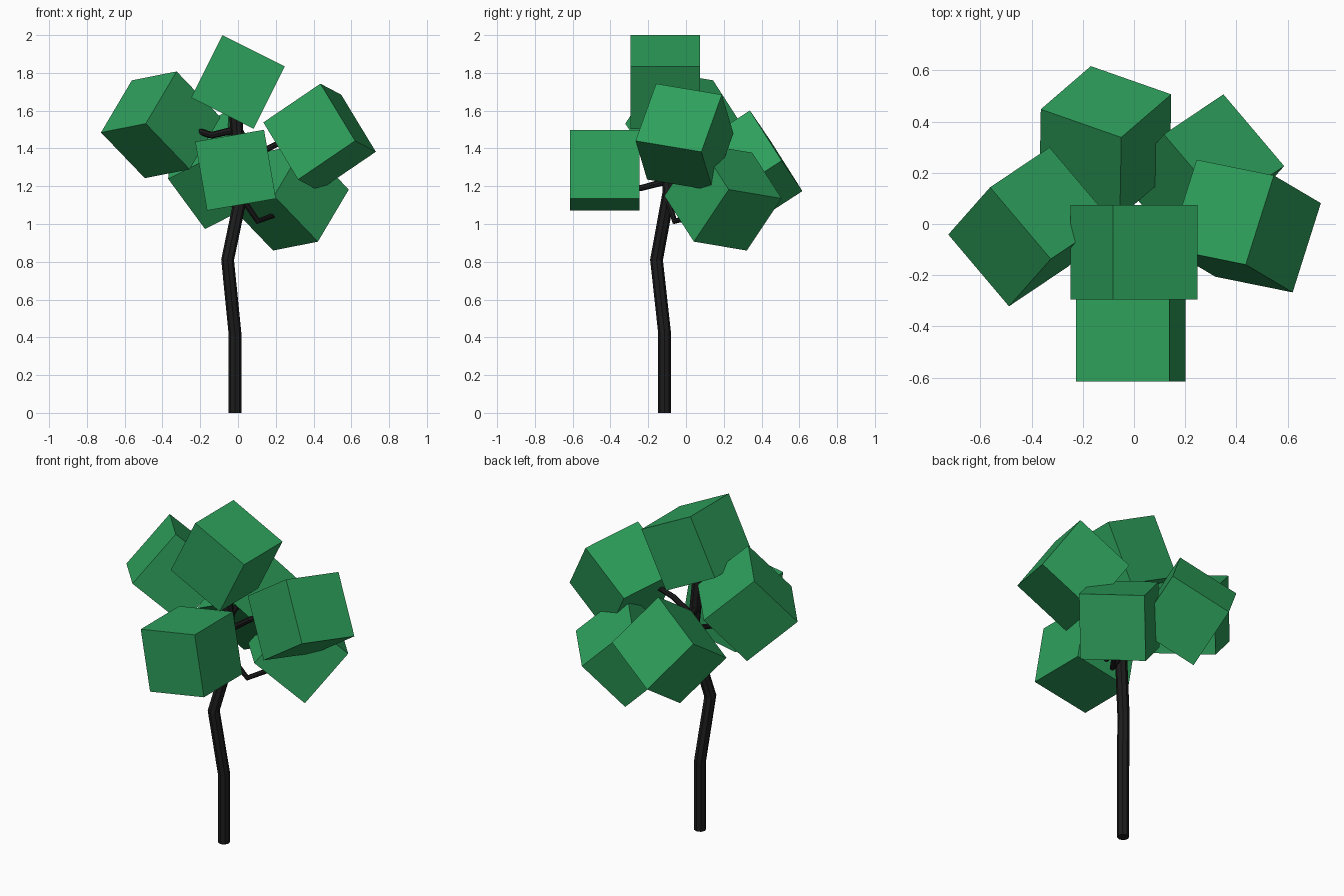
import bpy
import bmesh
from mathutils import Matrix, Vector

old = bpy.data.objects.get("Cube")
if old:
    bpy.data.objects.remove(old, do_unlink=True)


def make_material(name, rgb):
    mat = bpy.data.materials.new(name)
    mat.use_nodes = True
    mat.diffuse_color = (*rgb, 1)
    mat.node_tree.nodes["Principled BSDF"].inputs["Base Color"].default_value = (*rgb, 1)
    return mat


GREEN = make_material("leaf green", (0.027, 0.35, 0.105))
BLACK = make_material("bark black", (0.012, 0.012, 0.012))
SIZE = 0.37


def leaf_block(name, center, edge_a, edge_b):
    """Cube of foliage, oriented by two of its edge directions."""
    a = Vector(edge_a).normalized()
    c = a.cross(Vector(edge_b)).normalized()
    b = c.cross(a)
    turn = Matrix((a, b, c)).transposed().to_4x4()
    bm = bmesh.new()
    bmesh.ops.create_cube(bm, size=SIZE)
    mesh = bpy.data.meshes.new(name)
    bm.to_mesh(mesh)
    bm.free()
    mesh.materials.append(GREEN)
    obj = bpy.data.objects.new(name, mesh)
    obj.matrix_world = Matrix.Translation(center) @ turn
    bpy.context.collection.objects.link(obj)


def limb(name, points, radius, tip=1.0):
    """Eight-sided rod along a bent path, tapering to the tip."""
    curve = bpy.data.curves.new(name, "CURVE")
    curve.dimensions = "3D"
    curve.bevel_depth = radius
    curve.bevel_resolution = 2
    curve.use_fill_caps = True
    spline = curve.splines.new("POLY")
    spline.points.add(len(points) - 1)
    for i, (point, co) in enumerate(zip(spline.points, points)):
        point.co = (*co, 1)
        point.radius = 1 + (tip - 1) * i / (len(points) - 1)
    curve.materials.append(BLACK)
    obj = bpy.data.objects.new(name, curve)
    bpy.context.collection.objects.link(obj)
    bpy.ops.object.select_all(action="DESELECT")
    obj.select_set(True)
    bpy.context.view_layer.objects.active = obj
    bpy.ops.object.convert(target="MESH")
    for poly in bpy.context.object.data.polygons:
        poly.use_smooth = False


# Foliage blocks
TILT = ((-0.237, 0.28, -0.047), (0.164, 0.184, 0.276))
leaf_block("top_foliage", (0, -0.11, 1.752), (0.33, 0, -0.165), (0, 1, 0))
leaf_block("front_foliage", (-0.013, -0.43, 1.285), (0.365, 0, 0.063), (0, 1, 0))
leaf_block("right_foliage", (-0.409, -0.011, 1.525), *TILT)
leaf_block("back_left_foliage", (0.27, 0.196, 1.142), *TILT)
leaf_block("left_foliage", (0.432, -0.008, 1.46), (0.11, 0.348, -0.058), (-0.296, 0.06, -0.201))
leaf_block("back_right_foliage", (-0.112, 0.322, 1.287), (0.195, 0.168, -0.265), (-0.312, 0.109, -0.16))

# Crooked trunk
limb("trunk", [(-0.016, -0.113, 0), (-0.016, -0.113, 0.42), (-0.055, -0.156, 0.81),
               (0.02, -0.09, 1.17), (-0.016, -0.11, 1.62)], 0.034)

# Branches reaching into each block
limb("front_branch", [(0.01, -0.09, 1.23), (0, -0.24, 1.19), (0, -0.35, 1.22)], 0.018, 0.8)
limb("right_branch", [(-0.01, -0.1, 1.5), (-0.14, -0.09, 1.47), (-0.3, -0.05, 1.52)], 0.02, 0.8)
limb("left_branch", [(0.01, -0.09, 1.3), (0.14, -0.08, 1.39), (0.3, -0.04, 1.47)], 0.018, 0.8)
limb("back_left_branch", [(0.02, -0.1, 1.14), (0.105, -0.06, 1.015), (0.2, 0.08, 1.05)], 0.018, 0.8)
limb("back_right_branch", [(0, -0.1, 1.35), (-0.05, 0.05, 1.36), (-0.09, 0.22, 1.3)], 0.018, 0.8)
